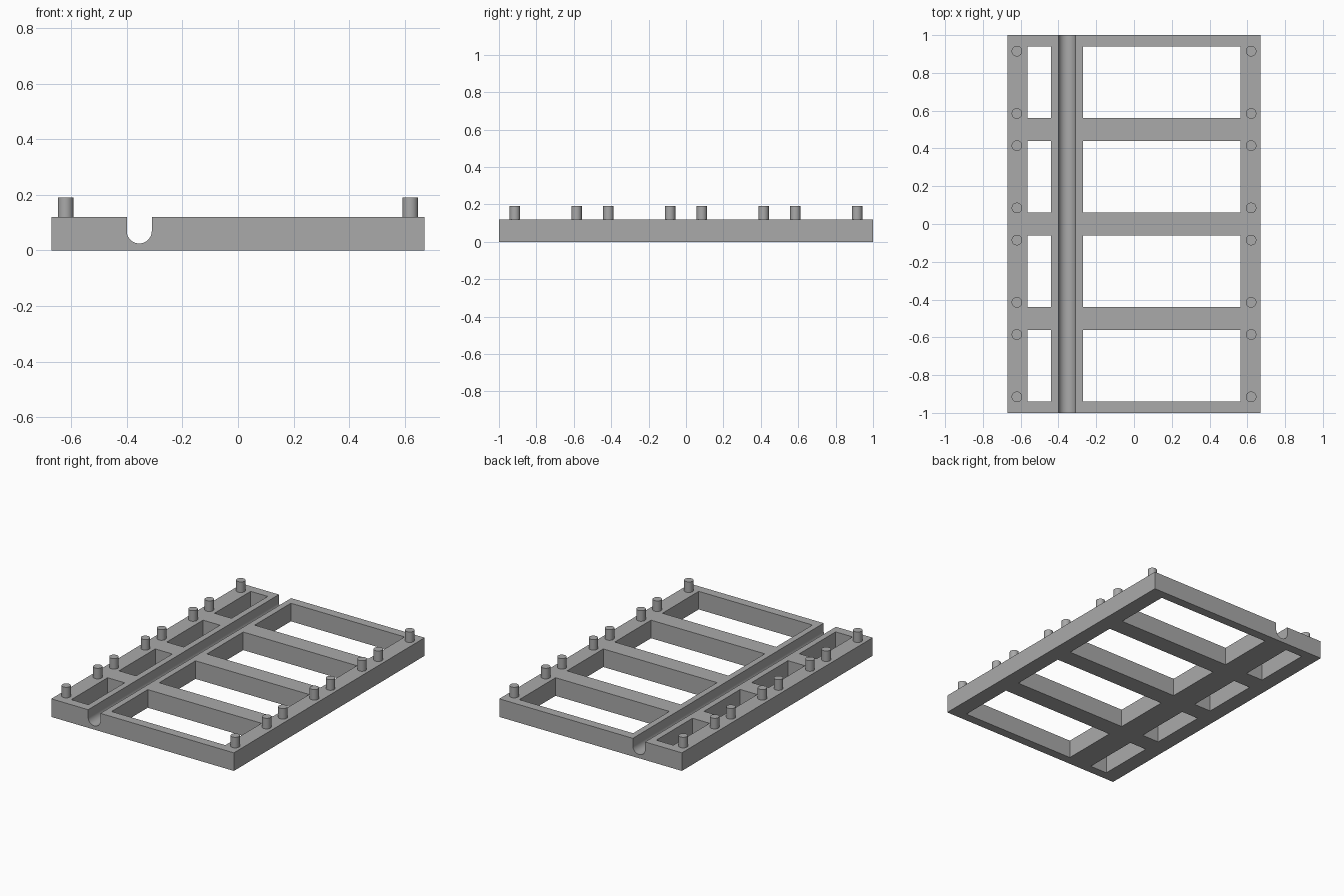
import bpy, bmesh, math
from mathutils import Matrix, Vector

cube = bpy.data.objects.get("Cube")
if cube:
    bpy.data.objects.remove(cube, do_unlink=True)

HALF_W, HALF_L, HEIGHT = 0.67, 1.0, 0.12
SLOT_X, SLOT_Z, SLOT_R = -0.355, 0.07, 0.045
PEG_X, PEG_R, PEG_TOP = 0.62, 0.028, 0.19
BAY_CENTRES = [-0.75, -0.25, 0.25, 0.75]

grey = bpy.data.materials.new("plain grey")
grey.use_nodes = True
colour = (0.4, 0.4, 0.4, 1)
grey.diffuse_color = colour
grey.node_tree.nodes["Principled BSDF"].inputs["Base Color"].default_value = colour


def make_object(name, bm):
    bmesh.ops.recalc_face_normals(bm, faces=bm.faces)
    mesh = bpy.data.meshes.new(name)
    bm.to_mesh(mesh)
    bm.free()
    obj = bpy.data.objects.new(name, mesh)
    bpy.context.collection.objects.link(obj)
    mesh.materials.append(grey)
    return obj


def smooth(obj):
    bpy.ops.object.select_all(action='DESELECT')
    obj.select_set(True)
    bpy.context.view_layer.objects.active = obj
    bpy.ops.object.shade_smooth_by_angle(angle=math.radians(30))


# Slab: cross-section with a round-bottomed channel, extruded along y
arc = [math.pi + math.pi * i / 24 for i in range(25)]
profile = [(-HALF_W, 0), (-HALF_W, HEIGHT), (SLOT_X - SLOT_R, HEIGHT)]
profile += [(SLOT_X + SLOT_R * math.cos(a), SLOT_Z + SLOT_R * math.sin(a)) for a in arc]
profile += [(SLOT_X + SLOT_R, HEIGHT), (HALF_W, HEIGHT), (HALF_W, 0)]
bm = bmesh.new()
section = bm.faces.new([bm.verts.new((x, -HALF_L, z)) for x, z in profile])
extruded = bmesh.ops.extrude_face_region(bm, geom=[section])["geom"]
bmesh.ops.translate(bm, vec=(0, 2 * HALF_L, 0),
                    verts=[v for v in extruded if isinstance(v, bmesh.types.BMVert)])
frame = make_object("frame", bm)

# Window openings: a narrow and a wide one in every bay
bm = bmesh.new()
for x0, x1 in [(-0.565, -0.44), (-0.27, 0.565)]:
    for y in BAY_CENTRES:
        place = Matrix.Translation(((x0 + x1) / 2, y, HEIGHT / 2))
        bmesh.ops.create_cube(bm, size=1, matrix=place @ Matrix.Diagonal((x1 - x0, 0.38, 0.4, 1)))
cutter = make_object("window_cutter", bm)
cutter.hide_render = True
cut = frame.modifiers.new("windows", 'BOOLEAN')
cut.operation = 'DIFFERENCE'
cut.solver = 'EXACT'
cut.object = cutter
bpy.context.view_layer.objects.active = frame
bpy.ops.object.modifier_apply(modifier=cut.name)
bpy.data.objects.remove(cutter, do_unlink=True)
smooth(frame)

# Pegs: two per bay along each long side
bm = bmesh.new()
for x in (-PEG_X, PEG_X):
    for y in BAY_CENTRES:
        for offset in (-0.165, 0.165):
            bmesh.ops.create_cone(
                bm, cap_ends=True, segments=32, radius1=PEG_R, radius2=PEG_R,
                depth=PEG_TOP - HEIGHT,
                matrix=Matrix.Translation((x, y + offset, (PEG_TOP + HEIGHT) / 2)))
smooth(make_object("pegs", bm))
